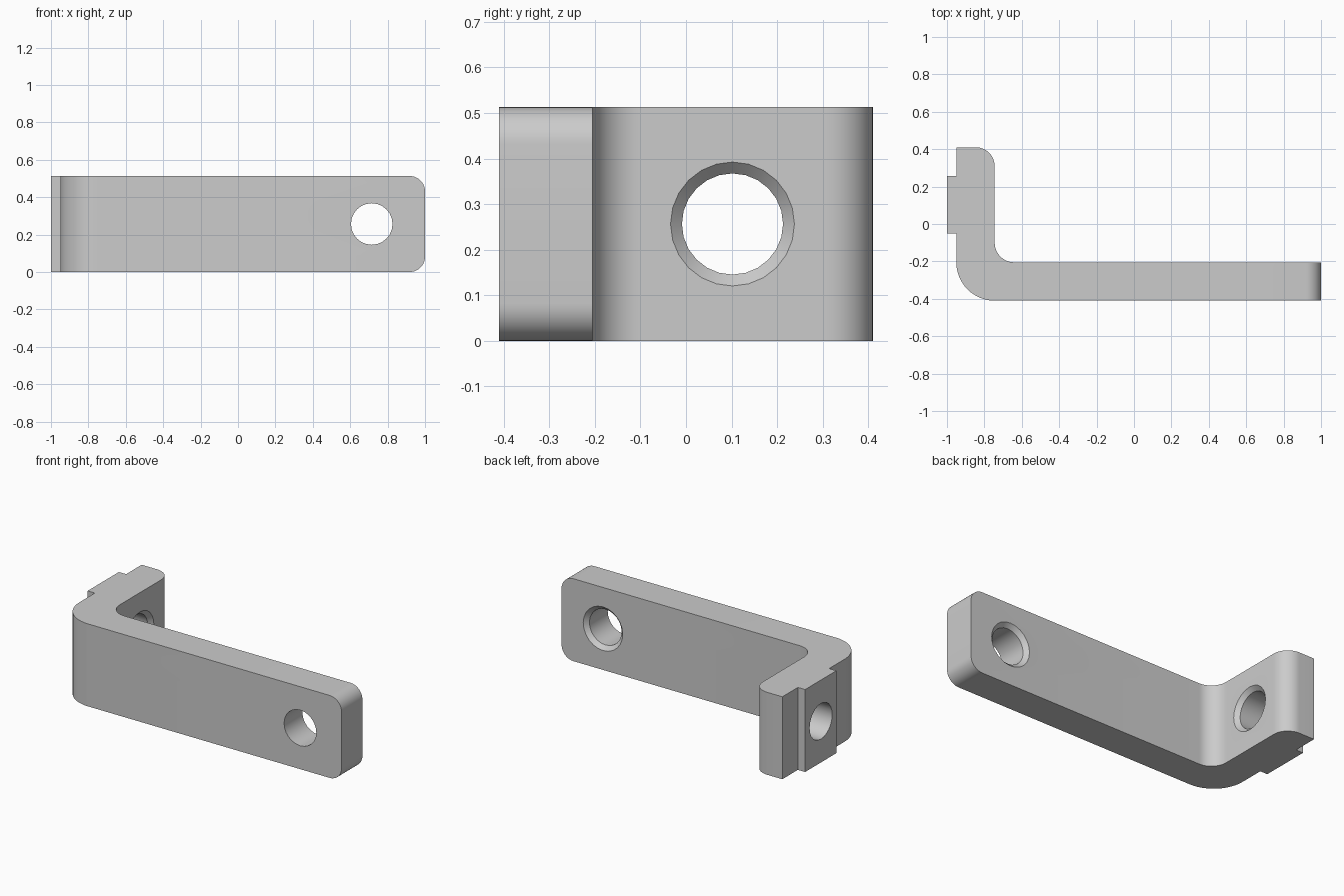
import bpy, bmesh, math
from mathutils import Matrix, Vector

if "Cube" in bpy.data.objects:
    bpy.data.objects.remove(bpy.data.objects["Cube"], do_unlink=True)

HEIGHT = 0.513
BACK, INNER = -0.95, -0.745      # outer and inner x of the short arm
FRONT, REAR = -0.41, -0.205      # front and rear y of the long arm
TIP = 0.41                       # y of the short arm's end
MID = HEIGHT / 2
HOLE, CHAMFER = 0.111, 0.025

# One satin grey for the whole part
grey = bpy.data.materials.new("light grey")
grey.use_nodes = True
colour = (0.6, 0.6, 0.6, 1)
grey.diffuse_color = colour
grey.node_tree.nodes["Principled BSDF"].inputs["Base Color"].default_value = colour


def arc(cx, cy, radius, start, end, steps=12):
    angles = [math.radians(start + (end - start) * i / steps) for i in range(steps + 1)]
    return [(cx + radius * math.cos(a), cy + radius * math.sin(a)) for a in angles]


def make_object(name, bm):
    bmesh.ops.recalc_face_normals(bm, faces=bm.faces)
    mesh = bpy.data.meshes.new(name)
    bm.to_mesh(mesh)
    bm.free()
    mesh.materials.append(grey)
    obj = bpy.data.objects.new(name, mesh)
    bpy.context.collection.objects.link(obj)
    return obj


def make_cutter(name, face_point, turn):
    """Round through-hole cutter, flared where it meets the inner face."""
    wide = HOLE + CHAMFER
    bm = bmesh.new()
    outline = [(0, -0.4), (HOLE, -0.4), (HOLE, -CHAMFER), (wide, 0),
               (wide + 0.001, 0.1), (0, 0.1)]
    verts = [bm.verts.new((r, 0, z)) for r, z in outline]
    edges = [bm.edges.new(pair) for pair in zip(verts, verts[1:])]
    bmesh.ops.spin(bm, geom=verts + edges, axis=(0, 0, 1), cent=(0, 0, 0),
                   angle=math.tau, steps=24)
    bmesh.ops.remove_doubles(bm, verts=bm.verts, dist=0.0001)
    bmesh.ops.transform(bm, matrix=Matrix.Translation(face_point) @ turn, verts=bm.verts)
    obj = make_object(name, bm)
    obj.hide_render = True
    return obj


# Angled bracket outline, with the raised locating rib on the outside of the short arm
outline = [(1, FRONT), (1, REAR)]
outline += arc(INNER + 0.105, REAR + 0.105, 0.105, 270, 180)
outline += arc(INNER - 0.1, TIP - 0.1, 0.1, 0, 90)
outline += [(BACK, TIP), (BACK, 0.257), (-1, 0.257), (-1, -0.05), (BACK, -0.05)]
outline += arc(BACK + 0.205, FRONT + 0.205, 0.205, 180, 270)

bm = bmesh.new()
base = bm.faces.new([bm.verts.new((x, y, 0)) for x, y in outline])
raised = bmesh.ops.extrude_face_region(bm, geom=[base])["geom"]
bmesh.ops.translate(bm, vec=(0, 0, HEIGHT),
                    verts=[v for v in raised if isinstance(v, bmesh.types.BMVert)])

# Rounded upper and lower corners at the long arm's end
corners = [e for e in bm.edges if all(v.co.x > 0.99 for v in e.verts)
           and abs(e.verts[0].co.z - e.verts[1].co.z) < 0.001]
bmesh.ops.bevel(bm, geom=corners, offset=0.082, segments=10, profile=0.5, affect='EDGES')
bracket = make_object("angle_bracket", bm)

# Bolt holes through both arms
cutters = [
    make_cutter("long_arm_hole", Vector((0.715, REAR, MID)), Matrix.Rotation(-math.pi / 2, 4, 'X')),
    make_cutter("short_arm_hole", Vector((INNER, 0.102, MID)), Matrix.Rotation(math.pi / 2, 4, 'Y')),
]
bpy.ops.object.select_all(action='DESELECT')
bracket.select_set(True)
bpy.context.view_layer.objects.active = bracket
for cutter in cutters:
    cut = bracket.modifiers.new(cutter.name, 'BOOLEAN')
    cut.operation = 'DIFFERENCE'
    cut.solver = 'EXACT'
    cut.object = cutter
    bpy.ops.object.modifier_apply(modifier=cut.name)
    bpy.data.objects.remove(cutter, do_unlink=True)

bpy.ops.object.shade_smooth_by_angle(angle=math.radians(30))
